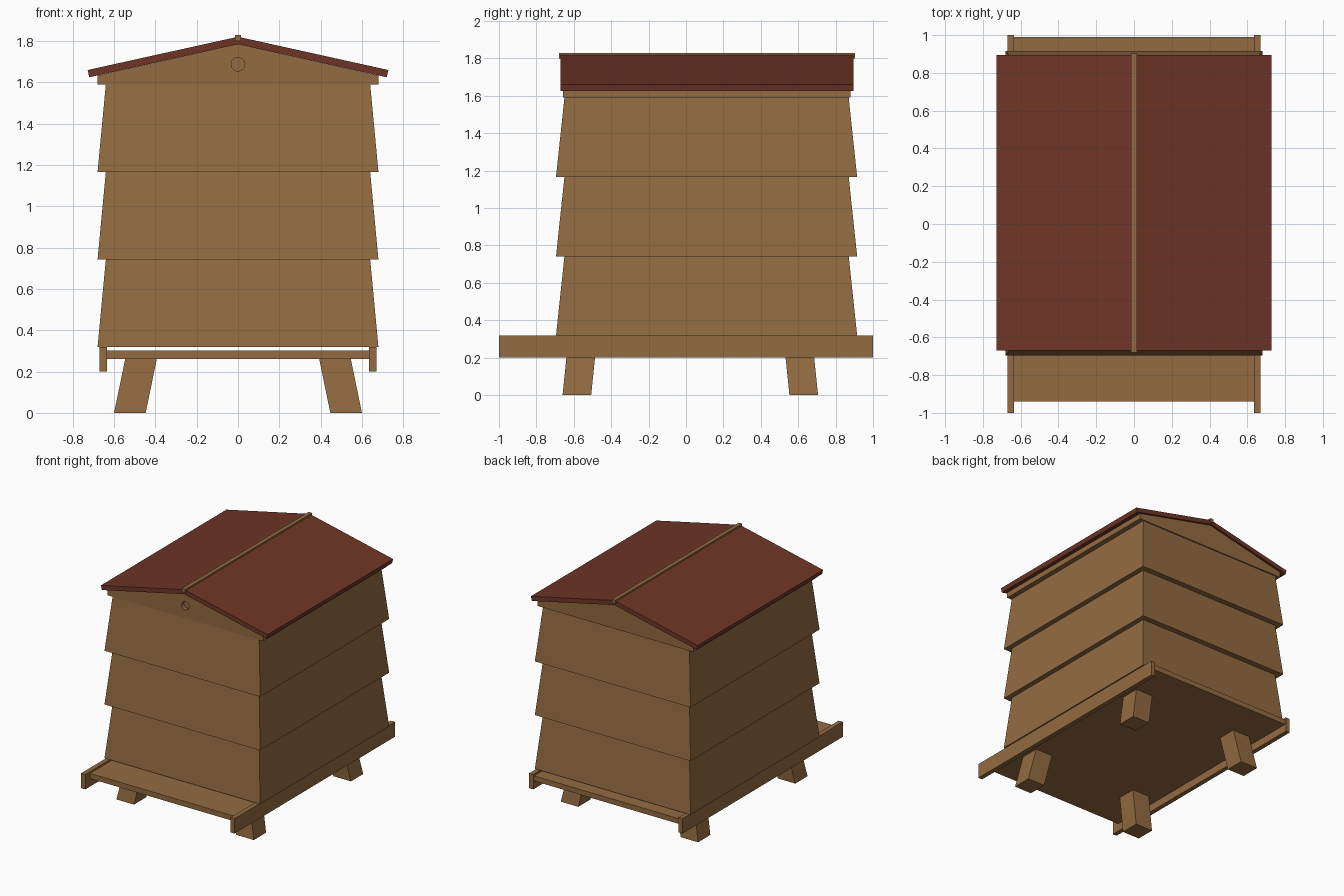
import bpy, bmesh, math

if "Cube" in bpy.data.objects:
    bpy.data.objects.remove(bpy.data.objects["Cube"])


def material(name, rgb):
    m = bpy.data.materials.new(name)
    m.diffuse_color = (*rgb, 1)
    m.use_nodes = True
    m.node_tree.nodes["Principled BSDF"].inputs["Base Color"].default_value = m.diffuse_color
    return m


WOOD = material("cedar wood", (0.29, 0.147, 0.053))
RED = material("red brown roof", (0.155, 0.036, 0.019))


def loft(name, bottom, top, mat):
    """Solid between two rings of points with the same count."""
    bm = bmesh.new()
    a = [bm.verts.new(p) for p in bottom]
    b = [bm.verts.new(p) for p in top]
    n = len(a)
    bm.faces.new(a[::-1])
    bm.faces.new(b)
    for i in range(n):
        j = (i + 1) % n
        bm.faces.new((a[i], a[j], b[j], b[i]))
    bmesh.ops.recalc_face_normals(bm, faces=bm.faces)
    me = bpy.data.meshes.new(name)
    bm.to_mesh(me)
    bm.free()
    me.materials.append(mat)
    ob = bpy.data.objects.new(name, me)
    bpy.context.collection.objects.link(ob)
    return ob


def rect(x0, x1, y0, y1, z):
    return [(x0, y0, z), (x1, y0, z), (x1, y1, z), (x0, y1, z)]


def box(name, x0, x1, y0, y1, z0, z1, mat=WOOD):
    return loft(name, rect(x0, x1, y0, y1, z0), rect(x0, x1, y0, y1, z1), mat)


def prism(name, profile, y0, y1, mat):
    return loft(name, [(x, y0, z) for x, z in profile],
                [(x, y1, z) for x, z in profile], mat)


# Three stacked lifts, each narrowing upwards
LIFT = 0.424
for i in range(3):
    z = 0.318 + i * LIFT
    loft(f"hive_lift_{i + 1}", rect(-0.68, 0.68, -0.695, 0.915, z),
         rect(-0.64, 0.64, -0.65, 0.87, z + LIFT), WOOD)

# Gabled roof body with a blind round vent in the front
gable = prism("roof_gable", [(-0.68, 1.59), (0.68, 1.59), (0.68, 1.633),
                             (0, 1.785), (-0.68, 1.633)], -0.657, 0.88, WOOD)
ring = [(0.033 * math.cos(t * math.tau / 24), 1.688 + 0.033 * math.sin(t * math.tau / 24))
        for t in range(24)]
cutter = prism("vent_cutter", ring, -0.75, -0.627, WOOD)
cutter.hide_render = True
cutter.hide_viewport = True
cut = gable.modifiers.new("vent", "BOOLEAN")
cut.operation = "DIFFERENCE"
cut.solver = "EXACT"
cut.object = cutter

# Two sloping roof panels and the ridge strip
for side, s in (("left", -1), ("right", 1)):
    prism(f"roof_panel_{side}", [(0, 1.785), (s * 0.72, 1.625), (s * 0.728, 1.66), (0, 1.821)],
          -0.67, 0.895, RED)
box("roof_ridge", -0.015, 0.015, -0.68, 0.903, 1.80, 1.83)

# Floor board and side rails; the entrance slot stays open above the floor
box("floor_board", -0.635, 0.635, -0.94, 0.99, 0.262, 0.303)
for side, s in (("left", -1), ("right", 1)):
    box(f"side_rail_{side}", *sorted((s * 0.634, s * 0.67)), -1, 1, 0.2, 0.318)

# Splayed legs
for side, s in (("left", -1), ("right", 1)):
    for end, d in (("front", -1), ("back", 1)):
        def leg_ring(x, y, z):
            xs = sorted((s * x, s * (x + 0.153)))
            ys = sorted((0.023 + d * y, 0.023 + d * (y + 0.153)))
            return rect(*xs, *ys, z)
        loft(f"{end}_leg_{side}", leg_ring(0.447, 0.53, 0), leg_ring(0.393, 0.503, 0.262), WOOD)
